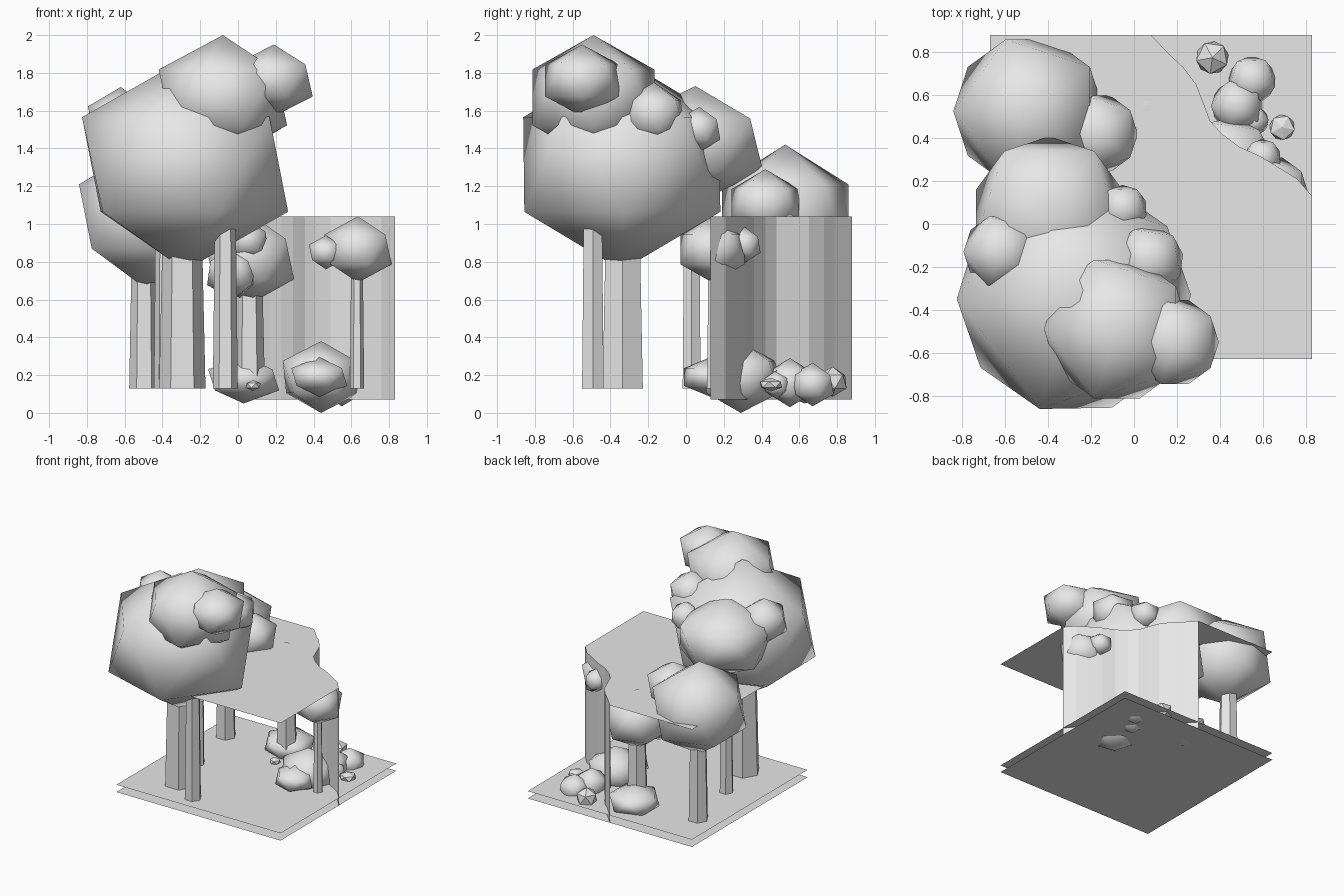
import bpy, bmesh
from math import radians, pi

cube = bpy.data.objects.get("Cube")
if cube:
    bpy.data.objects.remove(cube, do_unlink=True)

grey = bpy.data.materials.new("pale_grey")
grey.use_nodes = True
grey.diffuse_color = (0.8, 0.8, 0.8, 1)
grey.node_tree.nodes["Principled BSDF"].inputs["Base Color"].default_value = (0.8, 0.8, 0.8, 1)


def clump(name, centre, radius, height=None, turn=0, smooth=True):
    """Twenty-sided leaf clump or stone; turn places its lower ring of corners."""
    bpy.ops.mesh.primitive_ico_sphere_add(subdivisions=1, radius=1, location=centre)
    ob = bpy.context.object
    ob.name = name
    ob.scale = (radius, radius, height or radius)
    ob.rotation_euler.z = radians(turn - 36)
    ob.data.materials.append(grey)
    if smooth:
        bpy.ops.object.shade_smooth()


def trunk(name, x, y, radius, top):
    """Six-sided trunk, slightly narrower at the top."""
    bottom = 0.13
    bpy.ops.mesh.primitive_cone_add(vertices=6, radius1=radius, radius2=radius * 0.8,
                                    depth=top - bottom, location=(x, y, (top + bottom) / 2),
                                    rotation=(0, 0, pi / 6))
    ob = bpy.context.object
    ob.name = name
    ob.data.materials.append(grey)


def sheet(name, outline, z, rise=0):
    """Flat polygon, or an upright wall along the outline if rise is given."""
    bm = bmesh.new()
    low = [bm.verts.new((x, y, z)) for x, y in outline]
    if rise:
        high = [bm.verts.new((x, y, z + rise)) for x, y in outline]
        for i in range(len(low) - 1):
            bm.faces.new((low[i], low[i + 1], high[i + 1], high[i]))
    else:
        bm.faces.new(low)
    mesh = bpy.data.meshes.new(name)
    bm.to_mesh(mesh)
    bm.free()
    mesh.materials.append(grey)
    bpy.context.collection.objects.link(bpy.data.objects.new(name, mesh))


# Ground sheets, curved wall and the raised sheet with its cut corner
W, E, S, N = -0.67, 0.83, -0.63, 0.88
square = [(W, S), (E, S), (E, N), (W, N)]
curve = [(E, 0.13), (0.76, 0.21), (0.68, 0.26), (0.59, 0.315), (0.49, 0.36), (0.41, 0.42),
         (0.355, 0.48), (0.325, 0.56), (0.29, 0.65), (0.23, 0.73), (0.165, 0.79), (0.08, N)]
sheet("lower_ground", square, 0.07)
sheet("upper_ground", square, 0.13)
sheet("curved_wall", curve, 0.07, 0.97)
sheet("raised_sheet", [(W, S), (E, S)] + curve + [(W, N)], 1.04)

# Trunks
trunk("large_trunk", -0.295, -0.335, 0.123, 1.2)
trunk("front_trunk", -0.067, -0.493, 0.066, 1.3)
trunk("middle_trunk", -0.39, 0.03, 0.055, 1.3)
trunk("back_trunk", -0.497, 0.55, 0.079, 1.0)
trunk("inner_trunk", 0.06, 0.55, 0.083, 0.8)
trunk("thin_trunk", 0.63, 0.145, 0.038, 0.85)

# Large tree crown and its lumps
clump("large_crown", (-0.28, -0.34, 1.315), 0.61, 0.56, 1)
clump("top_crown", (-0.08, -0.49, 1.67), 0.38, 0.33, 0)
clump("crown_lump_left", (0.19, -0.55, 1.76), 0.23, 0.19, 0)
clump("crown_lump_back", (0.07, -0.17, 1.58), 0.18, 0.17, 10)
clump("crown_lump_small", (-0.05, 0.07, 1.5), 0.125, 0.12, 20)
clump("crown_lump_right", (-0.62, -0.13, 1.54), 0.195, 0.185, 0)

# Middle and back crowns
clump("middle_crown", (-0.395, 0.05, 1.42), 0.4, 0.31, 18)
clump("back_crown", (-0.49, 0.525, 1.04), 0.393, 0.38, 0)
clump("back_crown_lump", (-0.17, 0.42, 1.1), 0.21, 0.19, 0)

# Small crowns under the raised sheet
clump("inner_crown", (0.06, 0.55, 0.815), 0.265, 0.24, 0)
clump("inner_crown_lump_high", (0.05, 0.40, 0.91), 0.12, 0.11, 10)
clump("inner_crown_lump_low", (-0.03, 0.40, 0.74), 0.15, 0.14, 30)
clump("thin_crown", (0.635, 0.14, 0.865), 0.2, 0.175, 0)
clump("thin_crown_lump_front", (0.465, 0.09, 0.85), 0.1, 0.09, 0)
clump("thin_crown_lump_back", (0.60, 0.31, 0.89), 0.095, 0.095, 20)

# Bushes
clump("inner_bush", (0.03, 0.63, 0.175), 0.21, 0.125, 0)
clump("wall_bush", (0.44, 0.29, 0.19), 0.23, 0.19, 10)
clump("wall_bush_lump", (0.43, 0.13, 0.19), 0.165, 0.105, 0)
clump("corner_bush_tall", (0.48, 0.55, 0.16), 0.135, 0.13, 0)
clump("corner_bush_low", (0.55, 0.67, 0.15), 0.125, 0.115, 20)
clump("corner_bush_small", (0.56, 0.48, 0.15), 0.075, 0.075, 40)

# Stones
clump("round_stone", (0.365, 0.775, 0.165), 0.085, 0.08, 10, smooth=False)
clump("flat_stone", (0.69, 0.45, 0.15), 0.066, 0.036, 25, smooth=False)
clump("inner_stone", (0.08, 0.37, 0.145), 0.045, 0.028, 40, smooth=False)
